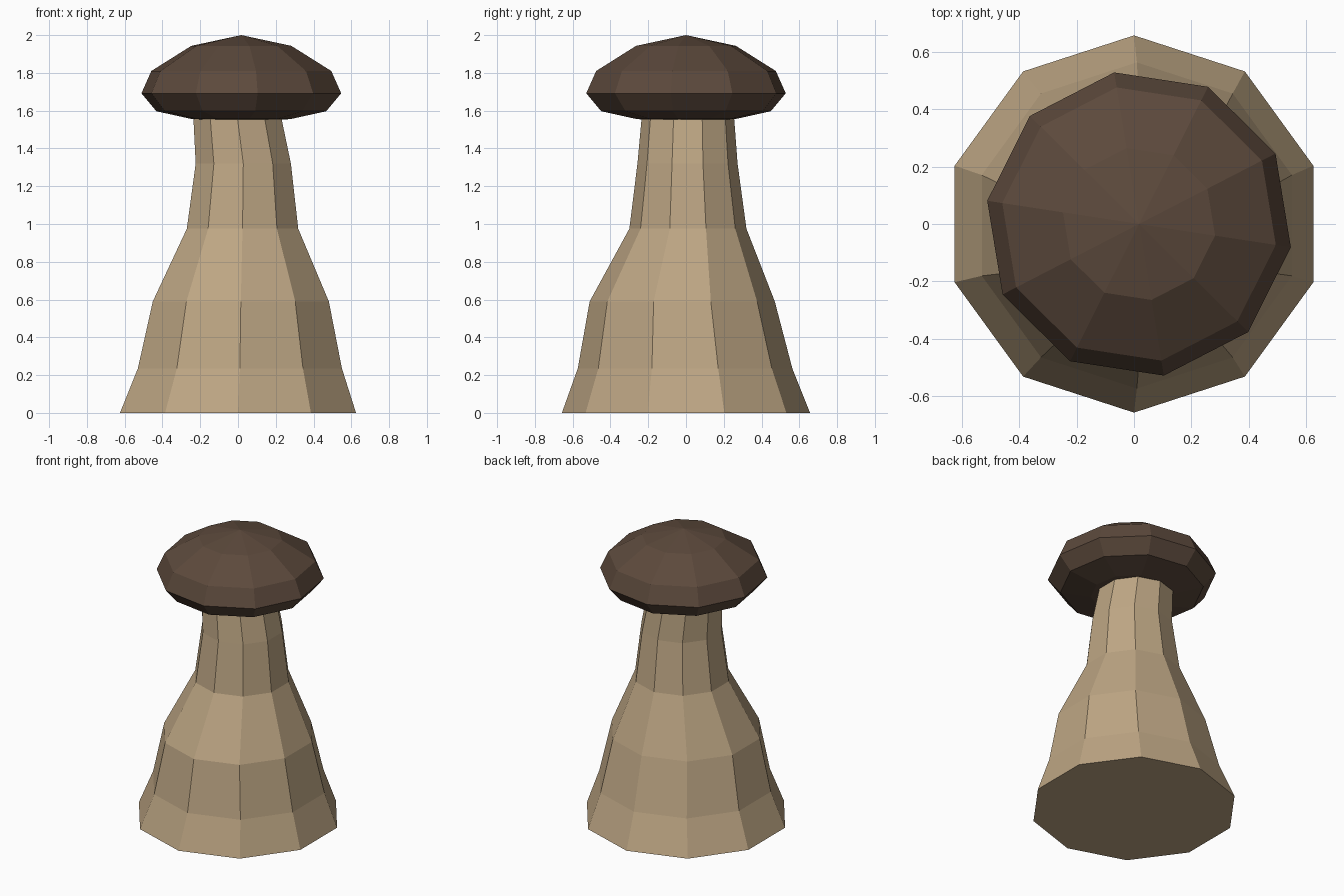
import bpy
import bmesh
from math import cos, sin, pi, radians

SIDES = 10

default = bpy.data.objects.get("Cube")
if default:
    bpy.data.objects.remove(default, do_unlink=True)


def make_material(name, color):
    mat = bpy.data.materials.new(name)
    mat.use_nodes = True
    mat.diffuse_color = color
    mat.node_tree.nodes["Principled BSDF"].inputs["Base Color"].default_value = color
    return mat


def loft(name, sections, turn, mat):
    """Skin decagon sections (x, y, z, radius); a zero radius makes a pole."""
    bm = bmesh.new()
    rings = []
    for x, y, z, r in sections:
        count = SIDES if r else 1
        rings.append([bm.verts.new((x + r * cos(turn + 2 * pi * i / SIDES),
                                    y + r * sin(turn + 2 * pi * i / SIDES), z))
                      for i in range(count)])
    for low, high in zip(rings, rings[1:]):
        for i in range(SIDES):
            j = (i + 1) % SIDES
            if len(low) == 1:
                bm.faces.new((low[0], high[j], high[i]))
            elif len(high) == 1:
                bm.faces.new((low[i], low[j], high[0]))
            else:
                bm.faces.new((low[i], low[j], high[j], high[i]))
    # Close open ends with flat caps
    for ring in (rings[0], rings[-1]):
        if len(ring) > 1:
            bm.faces.new(ring)
    bmesh.ops.recalc_face_normals(bm, faces=bm.faces)
    mesh = bpy.data.meshes.new(name)
    bm.to_mesh(mesh)
    bm.free()
    mesh.materials.append(mat)
    obj = bpy.data.objects.new(name, mesh)
    bpy.context.collection.objects.link(obj)
    return obj


tan = make_material("stem tan", (0.51, 0.38, 0.23, 1))
brown = make_material("cap brown", (0.107, 0.067, 0.045, 1))

# Stem: flared foot, slightly leaning neck running into the cap
loft("stem", [
    (0, 0, 0, 0.657),
    (0.01, -0.005, 0.235, 0.568),
    (0.015, -0.02, 0.59, 0.49),
    (0.024, 0.01, 0.975, 0.31),
    (0.028, 0.008, 1.32, 0.265),
    (-0.003, 0.01, 1.56, 0.245),
    (-0.005, 0.01, 1.6, 0.242),
], radians(90), tan)

# Cap: flattened dome with a shallow underside
CAP_PROFILE = [(1.545, 0), (1.555, 0.262), (1.597, 0.455), (1.692, 0.535),
               (1.81, 0.482), (1.943, 0.268), (2.0, 0)]
loft("cap", [(0.0175, 0, z, r) for z, r in CAP_PROFILE], radians(-8.7), brown)
